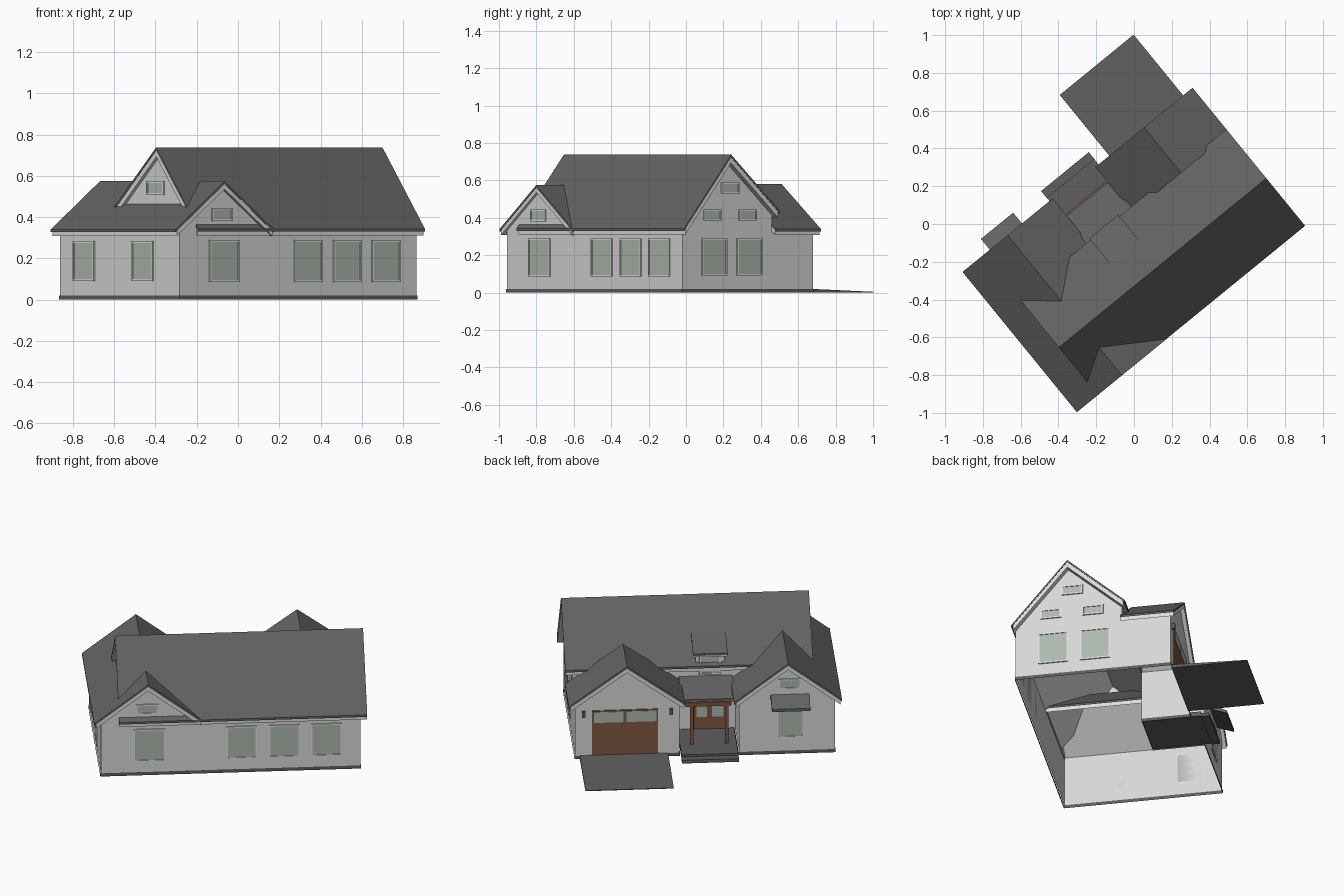
import bpy, bmesh, math

if "Cube" in bpy.data.objects:
    bpy.data.objects.remove(bpy.data.objects["Cube"])

ANGLE = math.atan2(0.632, 0.775)   # whole house is turned on the plot


def material(name, r, g, b):
    m = bpy.data.materials.new(name)
    m.diffuse_color = (r, g, b, 1)
    m.use_nodes = True
    m.node_tree.nodes["Principled BSDF"].inputs["Base Color"].default_value = m.diffuse_color
    return m


WALL = material("wall_grey_white", 0.68, 0.68, 0.68)
TRIM = material("trim_white", 0.72, 0.72, 0.72)
ROOF = material("roof_slate", 0.125, 0.125, 0.125)
STONE = material("foundation_dark", 0.11, 0.11, 0.115)
PAVE = material("paving_grey", 0.115, 0.115, 0.115)
GLASS = material("glass_green_grey", 0.42, 0.48, 0.42)
WOOD = material("wood_brown", 0.22, 0.095, 0.055)


def add(name, verts, faces, mat):
    me = bpy.data.meshes.new(name)
    me.from_pydata(verts, [], faces)
    bm = bmesh.new()
    bm.from_mesh(me)
    bmesh.ops.recalc_face_normals(bm, faces=bm.faces)
    bm.to_mesh(me)
    bm.free()
    me.materials.append(mat)
    ob = bpy.data.objects.new(name, me)
    ob.rotation_euler.z = ANGLE
    bpy.context.collection.objects.link(ob)
    return ob


def extrude(name, poly, axis, lo, hi, mat):
    """Profile of (across, z) points pushed along local axis 'u' or 'v'."""
    n = len(poly)
    def pt(d, a, z):
        return (d, a, z) if axis == 'u' else (a, d, z)
    verts = [pt(d, a, z) for d in (lo, hi) for a, z in poly]
    faces = [tuple(range(n)), tuple(range(n, 2 * n))]
    faces += [(i, (i + 1) % n, n + (i + 1) % n, n + i) for i in range(n)]
    return add(name, verts, faces, mat)


def box(name, u0, u1, v0, v1, z0, z1, mat):
    return extrude(name, [(u0, z0), (u1, z0), (u1, z1), (u0, z1)], 'v', v0, v1, mat)


def shell(name, loop, z0, z1, mat):
    """Open vertical walls around a footprint."""
    n = len(loop)
    verts = [(u, v, z) for z in (z0, z1) for u, v in loop]
    return add(name, verts, [(i, (i + 1) % n, n + (i + 1) % n, n + i) for i in range(n)], mat)


def roof(name, line, axis, lo, hi, trim=0.026):
    """Dark covering over a light rake and soffit board."""
    def layer(part, pts, d0, d1, a, b, mat):
        poly = [(x, z - d0) for x, z in pts] + [(x, z - d1) for x, z in reversed(pts)]
        extrude(name + part, poly, axis, a, b, mat)
    layer("_cover", line, 0, 0.013, lo, hi, ROOF)
    short = list(line)
    for i, j in ((0, 1), (-1, -2)):          # board stops just short of the eaves
        (x0, y0), (x1, y1) = line[i], line[j]
        short[i] = (x0 + (x1 - x0) * 0.03, y0 + (y1 - y0) * 0.03)
    layer("_board", short, 0.0132, 0.013 + trim, lo + 0.002, hi - 0.002, TRIM)


def plate(name, side, c0, c1, z0, z1, t, mat):
    axis, pos, s = side
    extrude(name, [(c0, z0), (c1, z0), (c1, z1), (c0, z1)], axis,
            min(pos, pos + s * t), max(pos, pos + s * t), mat)


def window(name, side, c0, c1, z0, z1):
    plate(name + "_glass", side, c0, c1, z0, z1, 0.003, GLASS)
    w = 0.009
    plate(name + "_frame_left", side, c0 - w, c0, z0 - w, z1 + w, 0.007, TRIM)
    plate(name + "_frame_right", side, c1, c1 + w, z0 - w, z1 + w, 0.007, TRIM)
    plate(name + "_frame_bottom", side, c0, c1, z0 - w, z0, 0.007, TRIM)
    plate(name + "_frame_top", side, c0, c1, z1, z1 + w, 0.007, TRIM)


# Walls and foundation band
L, R, F, REC = -0.825, 0.658, -0.562, 0.055
WB, GB, WI, GI = 0.354, 0.338, -0.278, 0.062
foot = [(L, F), (R, F), (R, GB), (GI, GB), (GI, REC), (WI, REC), (WI, WB), (L, WB)]
shell("walls", foot, 0.018, 0.328, WALL)
e = 0.003
shell("foundation_band", [(L - e, F - e), (R + e, F - e), (R + e, GB + e), (GI - e, GB + e),
      (GI - e, REC + e), (WI + e, REC + e), (WI + e, WB + e), (L - e, WB + e)], 0, 0.02, STONE)
box("upper_recess_wall", WI - 0.12, GI + 0.12, REC - 0.004, REC, 0.32, 0.43, WALL)

# Gable wall panels
wing = [(L, 0.32), (WI, 0.32), (WI, 0.335), (-0.556, 0.55), (L, 0.335)]
extrude("front_gable_wall", wing, 'v', F, F + 0.005, WALL)
extrude("wing_gable_wall", wing, 'v', WB - 0.005, WB, WALL)
garage = [(GI, 0.32), (R, 0.32), (R, 0.335), (0.363, 0.555), (GI, 0.335)]
extrude("garage_gable_wall", garage, 'v', GB - 0.005, GB, WALL)
extrude("garage_roof_back_wall", garage, 'v', 0.056, 0.06, WALL)
main = [(F, 0.32), (REC, 0.32), (REC, 0.43), (-0.255, 0.71), (F, 0.33)]
extrude("main_right_gable_wall", main, 'u', R - 0.005, R, WALL)
extrude("main_left_gable_wall", [(-0.47, 0.43), (0.055, 0.43), (-0.255, 0.71)],
        'u', -0.70, -0.695, WALL)

# Roofs
roof("main_roof", [(-0.58, 0.343), (-0.255, 0.737), (0.08, 0.437)], 'u', -0.721, 0.696, 0.032)
roof("wing_roof", [(-0.864, 0.34), (-0.556, 0.574), (-0.248, 0.34)], 'v', -0.581, 0.377)
roof("garage_roof", [(0.032, 0.34), (0.364, 0.58), (0.696, 0.34)], 'v', 0.052, 0.363)
roof("porch_roof", [(REC, 0.365), (0.258, 0.312)], 'u', -0.262, 0.046, 0.012)

# Dormer over the entrance
roof("dormer_roof", [(-0.09, 0.589), (0.09, 0.52)], 'u', -0.232, -0.034, 0.012)
extrude("dormer_walls", [(-0.08, 0.56), (0.06, 0.40), (0.06, 0.505)], 'u', -0.215, -0.05, WALL)
BACK_D = ('v', 0.06, 1)
window("dormer_window", BACK_D, -0.185, -0.08, 0.385, 0.49)

# Windows on each side
FRONT, LEFT, RIGHT = ('v', F, -1), ('u', L, -1), ('u', R, 1)
WING, GAR, ENTRY = ('v', WB, 1), ('v', GB, 1), ('v', REC, 1)
for i, (a, b) in enumerate([(-0.63, -0.465), (-0.1, 0.058), (0.145, 0.303), (0.385, 0.545)]):
    window(f"front_window_{i}", FRONT, a, b, 0.095, 0.28)
window("front_gable_window", FRONT, -0.615, -0.505, 0.39, 0.436)
for i, (a, b) in enumerate([(0.095, 0.24), (-0.355, -0.21)]):
    window(f"left_window_{i}", LEFT, a, b, 0.1, 0.275)
window("left_attic_window", ('u', -0.70, -1), -0.285, -0.17, 0.517, 0.566)
for i, c in enumerate((-0.343, -0.1)):
    window(f"right_window_{i}", RIGHT, c - 0.078, c + 0.078, 0.1, 0.28)
for i, c in enumerate((-0.356, -0.113)):
    window(f"right_attic_window_{i}", RIGHT, c - 0.052, c + 0.052, 0.393, 0.435)
window("right_top_window", RIGHT, -0.285, -0.18, 0.538, 0.58)
window("wing_window", WING, -0.64, -0.503, 0.11, 0.29)
window("wing_gable_window", WING, -0.622, -0.512, 0.415, 0.462)

# Awning over the wing window
extrude("awning", [(WB, 0.345), (WB, 0.372), (0.451, 0.325), (0.451, 0.308)], 'u', -0.678, -0.458, ROOF)

# Garage door with glass lights, and wall lamps
plate("garage_door", GAR, 0.184, 0.563, 0.022, 0.3, 0.005, WOOD)
for i, (a, b) in enumerate([(0.195, 0.365), (0.382, 0.552)]):
    plate(f"garage_door_glass_{i}", GAR, a, b, 0.225, 0.292, 0.008, GLASS)
for i, u in enumerate((0.11, 0.61)):
    box(f"wall_lamp_{i}", u - 0.01, u + 0.01, GB, GB + 0.018, 0.265, 0.3, STONE)

# Entrance door, porch slab, posts and beams
plate("entrance_door", ENTRY, -0.225, -0.04, 0.03, 0.26, 0.005, WOOD)
for i, (a, b) in enumerate([(-0.21, -0.145), (-0.115, -0.055)]):
    plate(f"entrance_glass_{i}", ENTRY, a, b, 0.11, 0.24, 0.008, GLASS)
box("porch_slab", -0.27, 0.054, REC, 0.40, 0.005, 0.033, PAVE)
box("porch_step", -0.271, 0.055, 0.40, 0.446, 0.0, 0.02, PAVE)
for i, u in enumerate((-0.015, -0.215)):
    box(f"porch_post_{i}", u - 0.01, u + 0.01, 0.242, 0.262, 0.033, 0.285, WOOD)
box("porch_beam", -0.24, 0.025, 0.24, 0.268, 0.272, 0.295, WOOD)

# Sloping driveway
extrude("driveway", [(GB, 0.0), (GB, 0.02), (0.778, 0.004), (0.778, 0.0)], 'u', 0.127, 0.632, PAVE)
